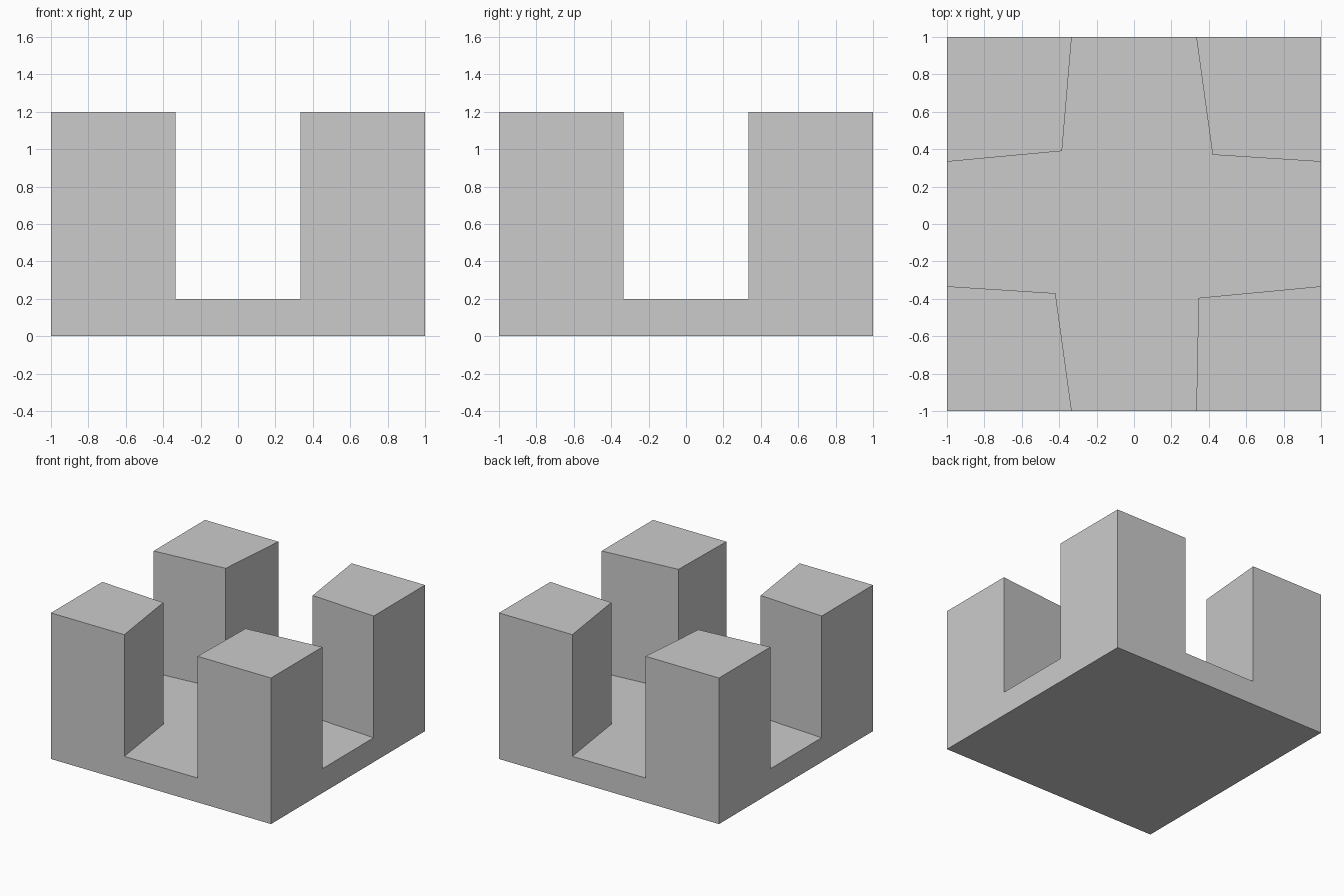
import bpy, bmesh

if "Cube" in bpy.data.objects:
    bpy.data.objects.remove(bpy.data.objects["Cube"])

BASE_H, TOP_H, EDGE = 0.2, 1.2, 0.333

# Slightly irregular inner corners of the four towers, keyed by column and row
inner = {(1, 1): (-0.42, -0.37), (2, 1): (0.345, -0.395),
         (1, 2): (-0.385, 0.39), (2, 2): (0.42, 0.37)}
steps = (-1, -EDGE, EDGE, 1)


def extrude_up(bm, faces, height):
    """Extrude a face region straight up and return the new top faces."""
    new = bmesh.ops.extrude_face_region(bm, geom=faces)["geom"]
    verts = [g for g in new if isinstance(g, bmesh.types.BMVert)]
    bmesh.ops.translate(bm, verts=verts, vec=(0, 0, height))
    return [g for g in new if isinstance(g, bmesh.types.BMFace)]


bm = bmesh.new()

# 3 x 3 floor plan at the level of the slab top
grid = {}
for i in range(4):
    for j in range(4):
        x, y = inner.get((i, j), (steps[i], steps[j]))
        grid[i, j] = bm.verts.new((x, y, BASE_H))
cells = {(i, j): bm.faces.new([grid[i, j], grid[i + 1, j],
                               grid[i + 1, j + 1], grid[i, j + 1]])
         for i in range(3) for j in range(3)}

# Corner towers
for i in (0, 2):
    for j in (0, 2):
        extrude_up(bm, [cells[i, j]], TOP_H - BASE_H)
        if cells[i, j].is_valid:
            bm.faces.remove(cells[i, j])

# Slab sides and underside
ring = ([(i, 0) for i in range(3)] + [(3, j) for j in range(3)]
        + [(i, 3) for i in (3, 2, 1)] + [(0, j) for j in (3, 2, 1)])
bottom = [bm.verts.new((grid[k].co.x, grid[k].co.y, 0)) for k in ring]
for n, key in enumerate(ring):
    m = (n + 1) % len(ring)
    bm.faces.new([bottom[n], bottom[m], grid[ring[m]], grid[key]])
bm.faces.new(bottom[::-1])

bmesh.ops.recalc_face_normals(bm, faces=bm.faces[:])
# Merge the coplanar floor and wall faces
bmesh.ops.dissolve_limit(bm, angle_limit=0.01, verts=bm.verts[:], edges=bm.edges[:])

mesh = bpy.data.meshes.new("four_tower_block")
bm.to_mesh(mesh)
bm.free()
bpy.context.collection.objects.link(bpy.data.objects.new("four_tower_block", mesh))
